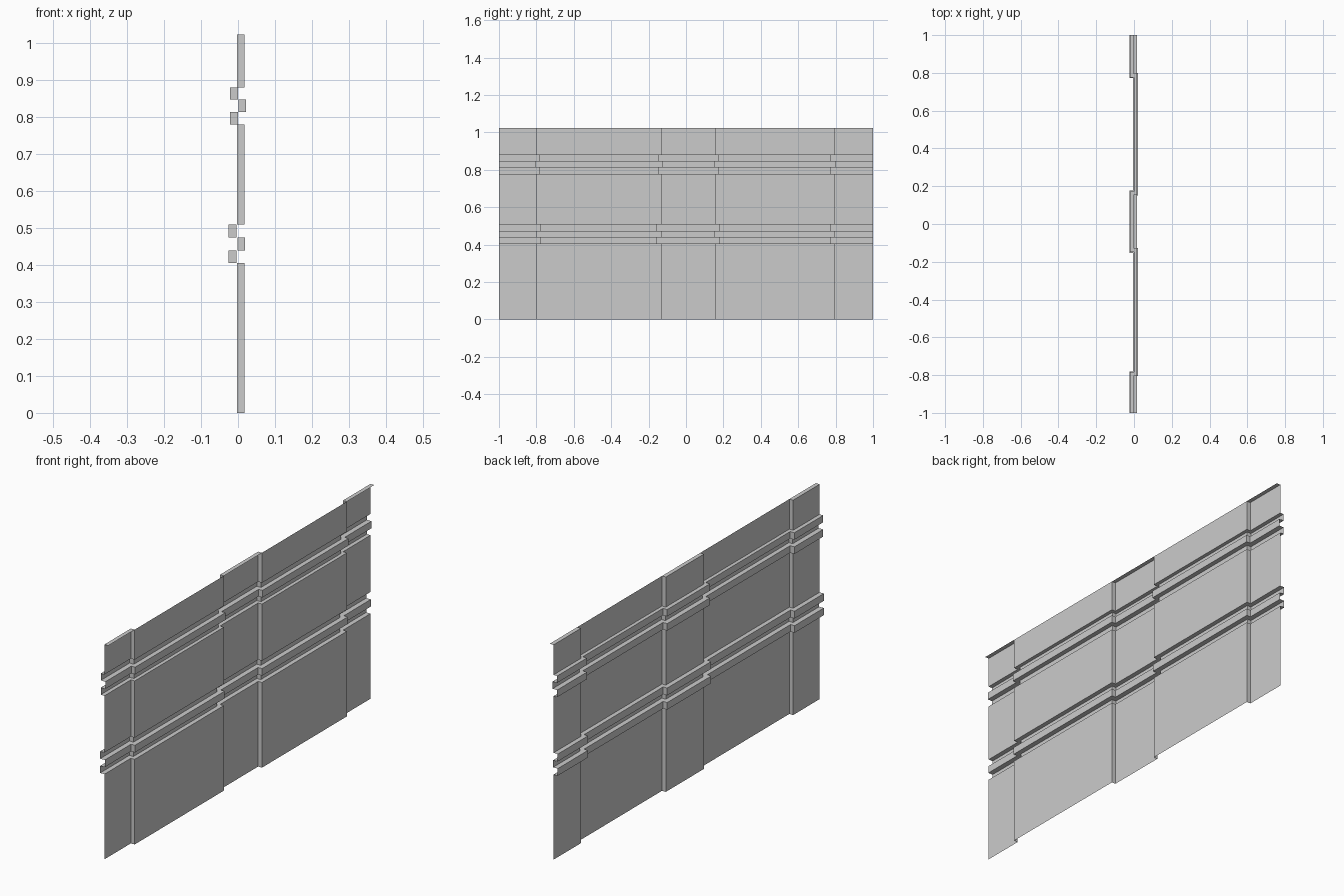
import bpy, bmesh

if "Cube" in bpy.data.objects:
    bpy.data.objects.remove(bpy.data.objects["Cube"])

# Wall is a thin folded sheet: each horizontal strip has a stepped plan line.
# (z bottom, z top, pier x, bay x, y positions of the four steps)
PANEL = (-0.003, 0.017, (-0.801, -0.131, 0.156, 0.794))
LOW_OUT = (-0.025, -0.004, (-0.780, -0.154, 0.177, 0.772))
LOW_MID = (-0.001, 0.0195, (-0.803, -0.128, 0.153, 0.797))
TOP_OUT = (-0.022, 0.0, (-0.783, -0.148, 0.173, 0.776))
TOP_MID = (0.002, 0.022, (-0.805, -0.126, 0.152, 0.799))
STRIPS = [
    (0.0, 0.405, PANEL),
    (0.405, 0.439, LOW_OUT), (0.439, 0.473, LOW_MID), (0.473, 0.508, LOW_OUT),
    (0.508, 0.778, PANEL),
    (0.778, 0.812, TOP_OUT), (0.812, 0.846, TOP_MID), (0.846, 0.879, TOP_OUT),
    (0.879, 1.022, PANEL),
]


def plan_line(profile):
    """Pier, bay, pier, bay, pier plan line as (x, y) points."""
    pier, bay, steps = profile
    pts = [(pier, -1.0)]
    for i, y in enumerate(steps):
        a, b = (pier, bay) if i % 2 == 0 else (bay, pier)
        pts += [(a, y), (b, y)]
    return pts + [(pier, 1.0)]


def make_object(name, bm):
    mesh = bpy.data.meshes.new(name)
    bm.to_mesh(mesh)
    bm.free()
    obj = bpy.data.objects.new(name, mesh)
    bpy.context.collection.objects.link(obj)
    return obj


# Wall sheet with its two triple moulding bands and their ledges
bm = bmesh.new()
rows = []
for z0, z1, profile in STRIPS:
    for z in (z0, z1):
        rows.append([bm.verts.new((x, y, z)) for x, y in plan_line(profile)])
for low, high in zip(rows, rows[1:]):
    for i in range(len(low) - 1):
        bm.faces.new((low[i], high[i], high[i + 1], low[i + 1]))
make_object("wall_panel", bm)

# Flat caps on top of the three piers
bm = bmesh.new()
pier, bay, s = PANEL
for y0, y1 in ((-1.0, s[0]), (s[1], s[2]), (s[3], 1.0)):
    bm.faces.new([bm.verts.new((x, y, 1.022)) for x, y in
                  ((pier, y0), (bay, y0), (bay, y1), (pier, y1))])
make_object("pier_caps", bm)
